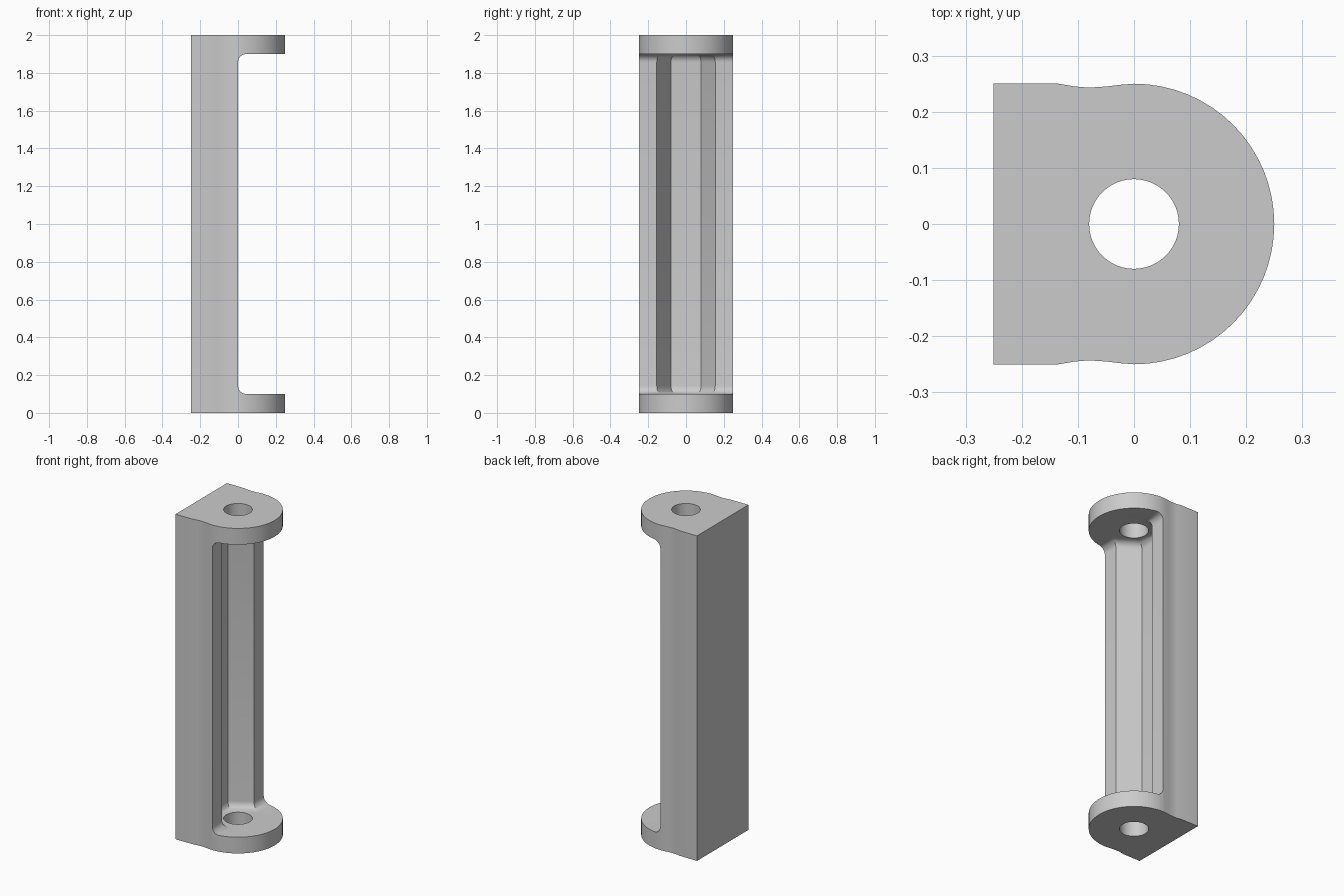
import bpy
import bmesh
import math

cube = bpy.data.objects.get("Cube")
if cube:
    bpy.data.objects.remove(cube, do_unlink=True)

HEIGHT, PLATE, RADIUS, HOLE = 2.0, 0.1, 0.25, 0.08
FILLET = 0.044

grey = bpy.data.materials.new("plain_grey")
grey.use_nodes = True
colour = (0.6, 0.6, 0.6, 1)
grey.diffuse_color = colour
grey.node_tree.nodes["Principled BSDF"].inputs["Base Color"].default_value = colour


def prism(name, outline, z0, z1, fillet=0):
    """Extrude a flat outline upward, optionally rounding its end rims."""
    bm = bmesh.new()
    base = bm.faces.new([bm.verts.new((x, y, z0)) for x, y in outline])
    top = bmesh.ops.extrude_face_region(bm, geom=[base], use_keep_orig=True)["geom"]
    for v in top:
        if isinstance(v, bmesh.types.BMVert):
            v.co.z = z1
    bmesh.ops.recalc_face_normals(bm, faces=bm.faces)
    if fillet:
        rims = [e for e in bm.edges if abs(e.verts[0].co.z - e.verts[1].co.z) < 1e-5]
        bmesh.ops.bevel(bm, geom=rims, offset=fillet, segments=6, profile=0.5,
                        affect='EDGES', clamp_overlap=False)
    mesh = bpy.data.meshes.new(name)
    bm.to_mesh(mesh)
    bm.free()
    mesh.materials.append(grey)
    obj = bpy.data.objects.new(name, mesh)
    bpy.context.collection.objects.link(obj)
    return obj


def circle(radius, count, start=0.0, sweep=math.tau):
    return [(radius * math.cos(start + sweep * i / count),
             radius * math.sin(start + sweep * i / count)) for i in range(count)]


def mirrored(half):
    """Close an outline by repeating its +y half on the -y side."""
    return half + [(x, -y) for x, y in reversed(half)]


# Body: rounded nose, shallow waist on each side, flat back
nose = circle(RADIUS, 32, -math.pi / 2, math.pi)
waist = [(0, 0.25), (-0.025, 0.248), (-0.05, 0.245), (-0.08, 0.243),
         (-0.105, 0.245), (-0.135, 0.25), (-0.25, 0.25)]
body = prism("bracket_body", nose + mirrored(waist)[:-1], 0, HEIGHT)

# Channel between the end plates, with a tapered trough and rounded ends
trough = [(0.4, 0.4), (0, 0.4), (0, 0.155), (-0.125, 0.08)]
channel = prism("channel_cutter", mirrored(trough), PLATE, HEIGHT - PLATE, FILLET)

# Pin holes through both end plates
pin = prism("pin_hole_cutter", circle(HOLE, 48), -0.1, HEIGHT + 0.1)

bpy.context.view_layer.objects.active = body
for cutter in (channel, pin):
    cut = body.modifiers.new(cutter.name, 'BOOLEAN')
    cut.operation, cut.solver, cut.object = 'DIFFERENCE', 'EXACT', cutter
    bpy.ops.object.modifier_apply(modifier=cut.name)
    bpy.data.objects.remove(cutter, do_unlink=True)

# Smooth the rounded surfaces, keep crisp edges
bpy.ops.object.select_all(action='DESELECT')
body.select_set(True)
bpy.ops.object.shade_smooth_by_angle(angle=math.radians(25))
